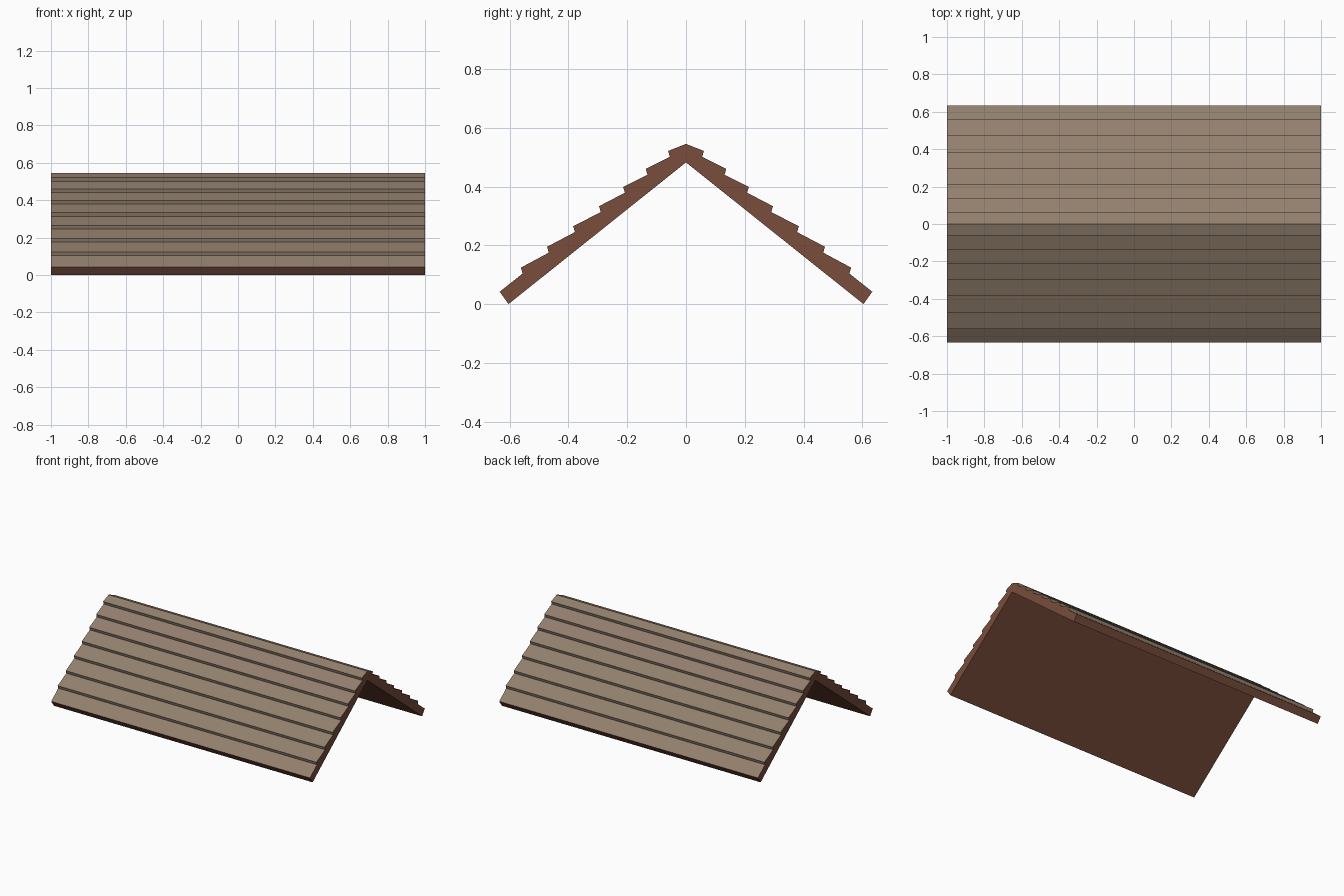
import bpy, bmesh

if "Cube" in bpy.data.objects:
    bpy.data.objects.remove(bpy.data.objects["Cube"])


def material(name, rgb):
    m = bpy.data.materials.new(name)
    m.diffuse_color = (*rgb, 1.0)
    m.use_nodes = True
    m.node_tree.nodes["Principled BSDF"].inputs["Base Color"].default_value = m.diffuse_color
    return m


shingle = material("grey brown shingle", (0.29, 0.215, 0.155))
wood = material("red brown wood", (0.19, 0.075, 0.045))

HALF_LENGTH = 1.0
DROP_Y, DROP_Z = -0.006, -0.02     # step under each shingle lip

# Lower lip of each shingle course, from ridge to eave (y, z)
lips = [(0.061, 0.521), (0.137, 0.460), (0.214, 0.399), (0.296, 0.333),
        (0.384, 0.265), (0.473, 0.195), (0.562, 0.124)]

# Stepped outer slope, ridge excluded
slope = []
for y, z in lips:
    slope += [(y, z), (y + DROP_Y, z + DROP_Z)]
slope.append((0.634, 0.042))
eave = (0.604, 0.0)

# Full closed cross-section: left eave, over the ridge, right eave, inner peak
top = [(-y, z) for y, z in reversed(slope)] + [(0, 0.545)] + slope
profile = top + [eave, (0, 0.482), (-eave[0], eave[1])]

# Extrude the cross-section along x
bm = bmesh.new()
left = [bm.verts.new((-HALF_LENGTH, y, z)) for y, z in profile]
right = [bm.verts.new((HALF_LENGTH, y, z)) for y, z in profile]
n = len(profile)
for i in range(n):
    j = (i + 1) % n
    f = bm.faces.new((left[i], left[j], right[j], right[i]))
    f.material_index = 0 if i < len(top) - 1 else 1   # outer slope is shingled

# Wooden gable ends, split at the ridge
ridge, peak = len(top) // 2, n - 2
for ring in (left, right):
    for part in (ring[:ridge + 1] + ring[peak:], ring[ridge:peak + 1]):
        bm.faces.new(part).material_index = 1
bmesh.ops.recalc_face_normals(bm, faces=bm.faces)

mesh = bpy.data.meshes.new("gable_roof")
bm.to_mesh(mesh)
bm.free()
mesh.materials.append(shingle)
mesh.materials.append(wood)
roof = bpy.data.objects.new("gable_roof", mesh)
bpy.context.collection.objects.link(roof)
